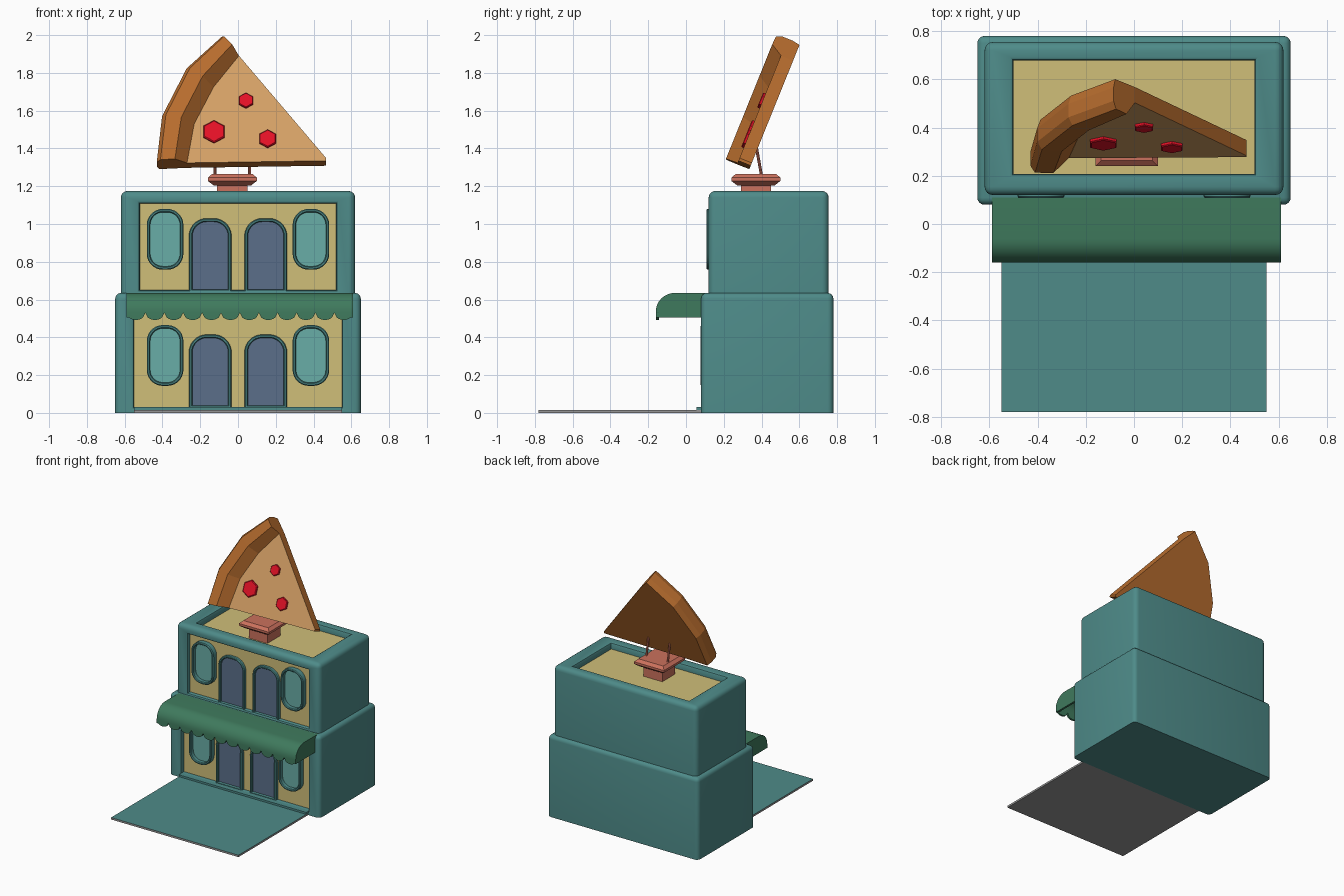
import bpy, bmesh, math
from mathutils import Vector

if "Cube" in bpy.data.objects:
    bpy.data.objects.remove(bpy.data.objects["Cube"])


def mat(name, rgb):
    m = bpy.data.materials.new(name)
    lin = [((c / 255 + 0.055) / 1.055) ** 2.4 if c > 10 else c / 255 / 12.92 for c in rgb]
    m.diffuse_color = (*lin, 1)
    m.use_nodes = True
    m.node_tree.nodes["Principled BSDF"].inputs["Base Color"].default_value = m.diffuse_color
    return m


TEAL = mat("teal_wall", (78, 139, 137))
YELLOW = mat("pale_yellow", (208, 191, 121))
GREEN = mat("awning_green", (63, 122, 93))
GLASS = mat("window_glass", (105, 174, 167))
BLUE = mat("door_blue", (91, 111, 138))
SALMON = mat("stand_salmon", (203, 113, 93))
CRUST = mat("crust_brown", (184, 109, 46))
CHEESE = mat("cheese_tan", (212, 160, 101))
RED = mat("pepperoni_red", (228, 16, 38))
GREY = mat("grey", (150, 150, 150))


def finish(name, bm, mats, smooth=False):
    bmesh.ops.recalc_face_normals(bm, faces=bm.faces)
    me = bpy.data.meshes.new(name)
    bm.to_mesh(me)
    bm.free()
    for m in mats:
        me.materials.append(m)
    ob = bpy.data.objects.new(name, me)
    bpy.context.collection.objects.link(ob)
    if smooth:
        bpy.ops.object.select_all(action='DESELECT')
        ob.select_set(True)
        bpy.context.view_layer.objects.active = ob
        bpy.ops.object.shade_smooth_by_angle(angle=math.radians(32))
    return ob


def loft(name, rings, mats, end_mat=0, smooth=False):
    """Skin closed rings and cap both ends."""
    bm = bmesh.new()
    vs = [[bm.verts.new(p) for p in r] for r in rings]
    n = len(vs[0])
    for a, b in zip(vs, vs[1:]):
        for i in range(n):
            bm.faces.new((a[i], a[(i + 1) % n], b[(i + 1) % n], b[i]))
    bm.faces.new(vs[0])
    bm.faces.new(vs[-1]).material_index = end_mat
    return finish(name, bm, mats, smooth)


def rect_ring(x0, x1, y0, y1, z):
    return [(x0, y0, z), (x1, y0, z), (x1, y1, z), (x0, y1, z)]


def box(name, x0, x1, y0, y1, z0, z1, mats, end_mat=0):
    return loft(name, [rect_ring(x0, x1, y0, y1, z0), rect_ring(x0, x1, y0, y1, z1)], mats, end_mat)


def recess(bm, normal, a, lo, hi, depth, lip=0.014):
    """Sink a rectangle lo..hi (axes a) into the large flat face with this normal."""
    n = Vector(normal)
    face = max((f for f in bm.faces if f.normal.dot(n) > 0.99), key=lambda f: f.calc_area())
    base = face.calc_center_median()
    for grow, sink in ((lip, 0), (0.004, 0.006), (0, lip), (0, depth)):
        bmesh.ops.inset_individual(bm, faces=[face], thickness=0.001)
        c = base.copy()
        mid = face.calc_center_median()
        sides = [[v.co[k] > mid[k] for k in a] for v in face.verts]
        for v, s in zip(face.verts, sides):
            v.co = c - n * sink
            for j, k in enumerate(a):
                v.co[k] = hi[j] + grow if s[j] else lo[j] - grow
    face.material_index = 1


def storey(name, x, y0, y1, z0, z1, bevel, recesses):
    bm = bmesh.new()
    bmesh.ops.create_cube(bm, size=1)
    for v in bm.verts:
        v.co = (2 * x * v.co.x, (y0 + y1) / 2 + (y1 - y0) * v.co.y, (z0 + z1) / 2 + (z1 - z0) * v.co.z)
    edges = [e for e in bm.edges if max(v.co.z for v in e.verts) > z0 + 0.01]
    bmesh.ops.bevel(bm, geom=edges, offset=bevel, segments=4, profile=0.5, affect='EDGES')
    bm.normal_update()
    for r in recesses:
        recess(bm, *r)
    finish(name, bm, [TEAL, YELLOW], True)


# building storeys with sunken facade and roof
FRONT, UP = (0, -1, 0), (0, 0, 1)
storey("lower_storey", 0.65, 0.08, 0.78, 0, 0.635, 0.03,
       [(FRONT, (0, 2), (-0.55, 0.03), (0.55, 0.58), 0.04)])
storey("upper_storey", 0.62, 0.12, 0.755, 0.6, 1.175, 0.035,
       [(FRONT, (0, 2), (-0.52, 0.65), (0.52, 1.108), 0.03),
        (UP, (0, 1), (-0.5, 0.208), (0.5, 0.678), 0.05)])

# pavement and doorstep
box("pavement", -0.55, 0.55, -0.78, 0.15, 0, 0.015, [GREY, TEAL], 1)
box("doorstep", -0.55, 0.55, 0.055, 0.14, 0.012, 0.03, [TEAL])


def opening(name, cx, w, z0, z1, r, round_bottom, wall_y, out, pane):
    """Rounded frame with a sunken pane."""
    def ring(d, y):
        hw, rr, seg = w / 2 - d, r - d, 7
        corners = [(1, 1, 0), (-1, 1, 90)]
        pts = []
        if round_bottom:
            corners += [(-1, -1, 180), (1, -1, 270)]
        for sx, sz, a0 in corners:
            ox, oz = sx * (hw - rr), (z1 - d - rr if sz > 0 else z0 + d + rr)
            for i in range(seg + 1):
                t = math.radians(a0 + 90 * i / seg)
                pts.append((cx + ox + rr * math.cos(t), y, oz + rr * math.sin(t)))
        if not round_bottom:
            pts += [(cx - hw, y, z0 + d * 0.6), (cx + hw, y, z0 + d * 0.6)]
        return pts
    f = wall_y - out
    loft(name, [ring(0, wall_y + 0.01), ring(0, f + 0.006), ring(0.005, f), ring(0.013, f),
                ring(0.018, f + 0.006), ring(0.018, wall_y - 0.008)], [TEAL, pane], 1, True)


# windows and doors, mirrored, on both storeys
for level, dz, wall in (("lower", 0, 0.12), ("upper", 0.615, 0.15)):
    for side, s in (("left", -1), ("right", 1)):
        opening(f"{level}_{side}_window", s * 0.386, 0.194, 0.143 + dz, 0.465 + dz, 0.085, True,
                wall, 0.042, GLASS)
        opening(f"{level}_{side}_door", s * 0.147, 0.226, 0.028 + dz, 0.415 + dz, 0.095, False,
                wall, 0.025, BLUE)

# awning canopy with scalloped hem
profile = [(0.14, 0.635)] + [(-0.06 - 0.1 * math.sin(t), 0.535 + 0.1 * math.cos(t))
                             for t in (math.pi / 2 * i / 8 for i in range(9))]
bm = bmesh.new()
COUNT, SEG, X0, X1 = 12, 8, -0.59, 0.61
prev = None
for i in range(COUNT * SEG + 1):
    x = X0 + (X1 - X0) * i / (COUNT * SEG)
    t = (i % SEG) / SEG * 2 - 1
    hem = 0.53 - 0.038 * math.sqrt(max(0, 1 - t * t))
    col = [bm.verts.new((x, y, z)) for y, z in profile + [(-0.16, hem)]]
    if prev:
        for j in range(len(col) - 1):
            bm.faces.new((prev[j], prev[j + 1], col[j + 1], col[j]))
    prev = col
bmesh.ops.recalc_face_normals(bm, faces=bm.faces)
if max(bm.faces, key=lambda f: f.calc_area()).normal.z < 0:
    bmesh.ops.reverse_faces(bm, faces=bm.faces)
bmesh.ops.solidify(bm, geom=bm.faces[:], thickness=0.016)
finish("awning", bm, [GREEN], True)
for name, xa in (("awning_left_end", X0), ("awning_right_end", X1 - 0.016)):
    side = profile + [(-0.16, 0.505), (0.14, 0.505)]
    loft(name, [[(x, y, z) for y, z in side] for x in (xa, xa + 0.016)], [GREEN])

# sign stand
def square(h, z):
    return rect_ring(-0.03 - h, -0.03 + h, 0.37 - h, 0.37 + h, z)


loft("stand_base", [square(0.08, 1.1), square(0.08, 1.21)], [SALMON])
loft("stand_plate", [square(0.1, 1.205), square(0.13, 1.228), square(0.13, 1.245),
                     square(0.107, 1.265)], [SALMON])
for name, x in (("left_post", -0.122), ("right_post", 0.062)):
    loft(name, [[(x + 0.008 * math.cos(a), y + 0.008 * math.sin(a), z)
                 for a in (math.tau * i / 8 for i in range(8))]
                for y, z in ((0.4, 1.255), (0.372, 1.41))], [SALMON])

# leaning pizza slice: u across, v up the slope, w out of the slope
S, C = math.sin(math.radians(22)), math.cos(math.radians(22))


def lean(u, v, w):
    return (u, 0.335 + S * v - C * w, 1.29 + C * v + S * w)


outer = [(-0.43, 0.0), (-0.402, 0.262), (-0.272, 0.535), (-0.085, 0.717)]
inner = [(-0.27, 0.008), (-0.232, 0.23), (-0.13, 0.44), (0.005, 0.62)]
section = [(0.08, 0), (0, 0.04), (0, 0.1), (0.12, 0.132), (0.6, 0.135), (1, 0.068), (1, 0)]
loft("pizza_crust", [[lean(o[0] + (n[0] - o[0]) * t, o[1] + (n[1] - o[1]) * t, w) for t, w in section]
                     for o, n in zip(outer, inner)], [CRUST])
wedge = inner + [(0.466, 0.036), (0.466, 0.02)]
loft("pizza_slice", [[lean(u, v, w) for u, v in wedge] for w in (0, 0.07)], [CRUST, CHEESE], 1)

# hexagonal pepperoni
for k, (u, z, r) in enumerate(((0.042, 1.655, 0.043), (-0.127, 1.49, 0.064), (0.157, 1.453, 0.051))):
    v = (z - 1.29 - S * 0.08) / C
    loft(f"pepperoni_{k + 1}", [[lean(u + q * r * math.sin(math.tau * i / 6),
                                      v + q * r * math.cos(math.tau * i / 6), w) for i in range(6)]
                                for q, w in ((1, 0.065), (1, 0.08), (0.9, 0.084))], [RED])
